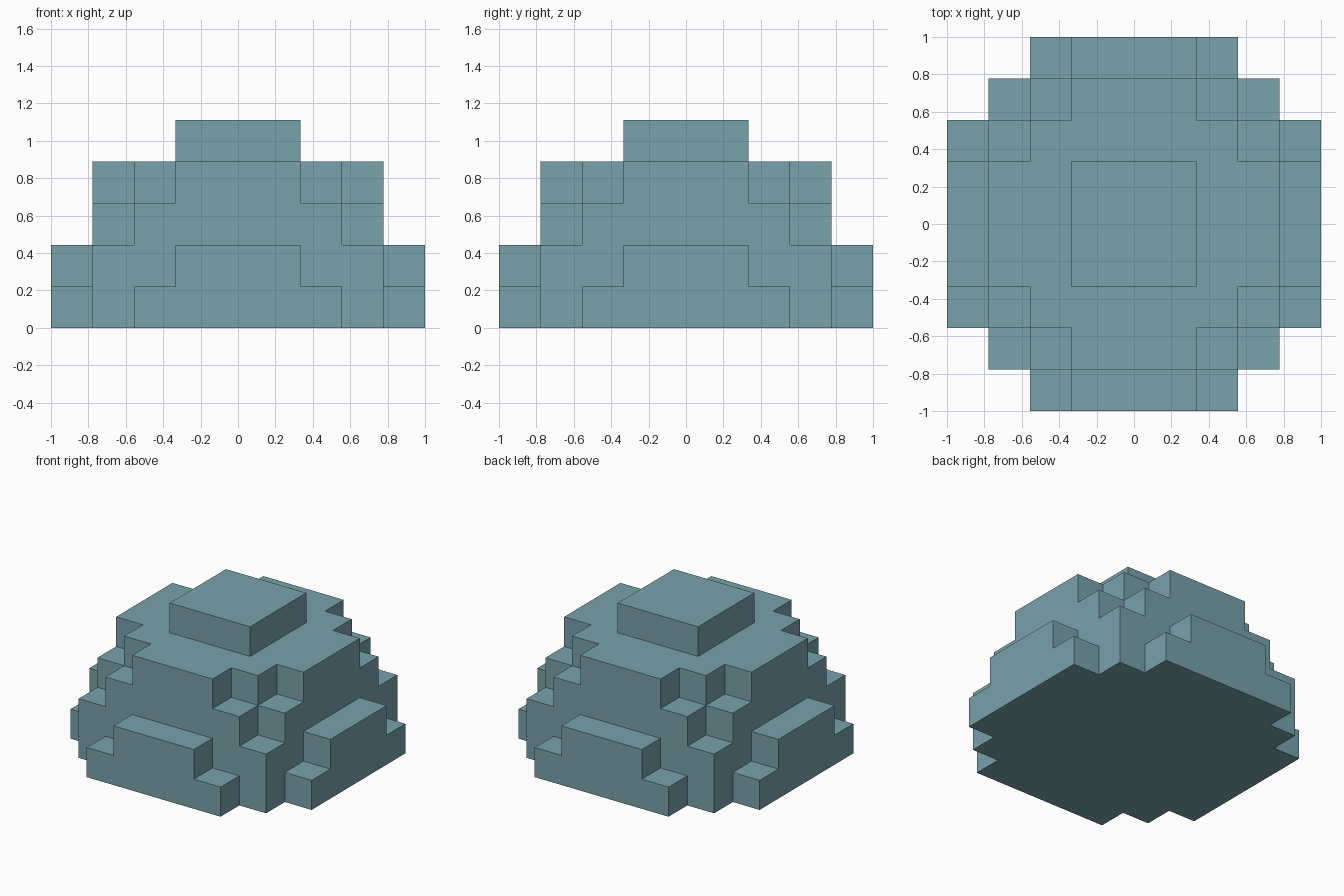
import bpy, bmesh
from math import radians
from mathutils import Vector

if "Cube" in bpy.data.objects:
    bpy.data.objects.remove(bpy.data.objects["Cube"])

S = 2 / 9  # block size

# Each layer, bottom to top: half-width in blocks for rows |y| = 0, 1, 2...
LAYERS = [
    [4, 4, 4, 3, 2],
    [4, 4, 3, 3, 1],
    [3, 3, 3, 2],
    [3, 3, 2, 1],
    [1, 1],
]


def filled(x, y, z):
    if not 0 <= z < len(LAYERS):
        return False
    rows = LAYERS[z]
    return abs(y) < len(rows) and abs(x) <= rows[abs(y)]


# Stepped dome: only the exposed block faces
bm = bmesh.new()
for z in range(5):
    for y in range(-4, 5):
        for x in range(-4, 5):
            if not filled(x, y, z):
                continue
            centre = Vector((x, y, z + 0.5))
            for axis in range(3):
                for sign in (-1, 1):
                    n = Vector((0, 0, 0))
                    n[axis] = sign
                    if filled(x + int(n.x), y + int(n.y), z + int(n.z)):
                        continue
                    u = Vector((0, 0, 0))
                    u[(axis + 1) % 3] = 0.5
                    v = n.cross(u)
                    mid = centre + n * 0.5
                    corners = (mid - u - v, mid + u - v, mid + u + v, mid - u + v)
                    bm.faces.new([bm.verts.new(c * S) for c in corners])

# Weld the blocks and merge flat areas
bmesh.ops.remove_doubles(bm, verts=bm.verts[:], dist=0.001)
bmesh.ops.dissolve_limit(bm, angle_limit=radians(1), verts=bm.verts[:], edges=bm.edges[:])

mesh = bpy.data.meshes.new("stepped_dome")
bm.to_mesh(mesh)
bm.free()
dome = bpy.data.objects.new("stepped_dome", mesh)
bpy.context.collection.objects.link(dome)

# Blue-grey material
mat = bpy.data.materials.new("blue_grey")
mat.diffuse_color = (0.19, 0.36, 0.41, 1)
mat.use_nodes = True
mat.node_tree.nodes["Principled BSDF"].inputs["Base Color"].default_value = mat.diffuse_color
mesh.materials.append(mat)
